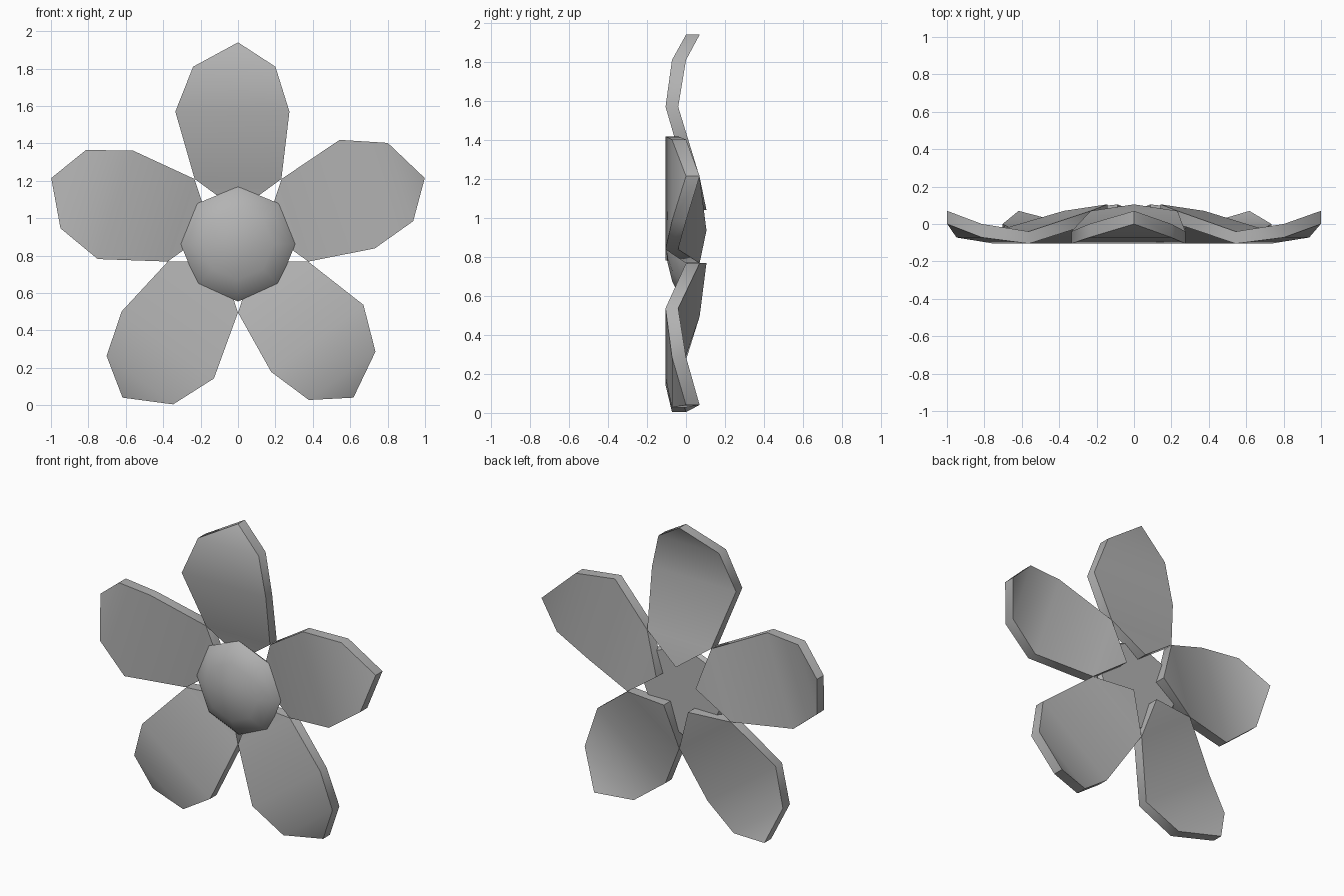
import bpy, bmesh, math

if "Cube" in bpy.data.objects:
    bpy.data.objects.remove(bpy.data.objects["Cube"])

CENTRE_Z = 0.89

grey = bpy.data.materials.new("plain_grey")
grey.diffuse_color = (0.45, 0.45, 0.45, 1)
grey.use_nodes = True
grey.node_tree.nodes["Principled BSDF"].inputs["Base Color"].default_value = grey.diffuse_color


def finish(name, bm, angle):
    bmesh.ops.recalc_face_normals(bm, faces=bm.faces)
    mesh = bpy.data.meshes.new(name)
    bm.to_mesh(mesh)
    bm.free()
    mesh.materials.append(grey)
    obj = bpy.data.objects.new(name, mesh)
    bpy.context.collection.objects.link(obj)
    bpy.ops.object.select_all(action='DESELECT')
    obj.select_set(True)
    bpy.context.view_layer.objects.active = obj
    bpy.ops.object.shade_smooth_by_angle(angle=math.radians(angle))


# Petal outline: distance from centre, sideways offset, front y, back y
OUTLINE = [
    (0.15, 0.0, 0.035, 0.105),
    (0.32, 0.232, 0.0, 0.07),
    (0.68, 0.275, -0.105, -0.04),
    (0.92, 0.20, -0.072, 0.0),
    (1.05, 0.0, 0.0, 0.07),
    (0.92, -0.24, -0.072, 0.0),
    (0.68, -0.335, -0.105, -0.04),
    (0.32, -0.232, 0.0, 0.07),
]
PATCHES = [(0, 1, 7), (1, 2, 6, 7), (2, 3, 5, 6), (3, 4, 5)]


def petal(name, a):
    bm = bmesh.new()
    front, back = [], []
    for r, s, yf, yb in OUTLINE:
        x = r * math.cos(a) + s * math.sin(a)
        z = CENTRE_Z + r * math.sin(a) - s * math.cos(a)
        front.append(bm.verts.new((x, yf, z)))
        back.append(bm.verts.new((x, yb, z)))
    for p in PATCHES:
        bm.faces.new([front[i] for i in p])
        bm.faces.new([back[i] for i in reversed(p)])
    for i in range(8):
        j = (i + 1) % 8
        bm.faces.new((front[i], back[i], back[j], front[j]))
    finish(name, bm, 50)


for k in range(5):
    petal(f"petal_{k + 1}", math.radians(90 + 72 * k))

# Domed flower centre: eight sides, flat back
bm = bmesh.new()
rings = []
for r, y in [(0.09, -0.095), (0.19, -0.07), (0.27, -0.03), (0.307, 0.01), (0.29, 0.035)]:
    rings.append([bm.verts.new((r * math.sin(i * math.pi / 4), y,
                                0.862 + r * math.cos(i * math.pi / 4)))
                  for i in range(8)])
apex = bm.verts.new((0, -0.104, 0.862))
for i in range(8):
    j = (i + 1) % 8
    bm.faces.new((apex, rings[0][i], rings[0][j]))
    for a, b in zip(rings, rings[1:]):
        bm.faces.new((a[i], b[i], b[j], a[j]))
bm.faces.new(rings[-1])
finish("flower_centre", bm, 50)
